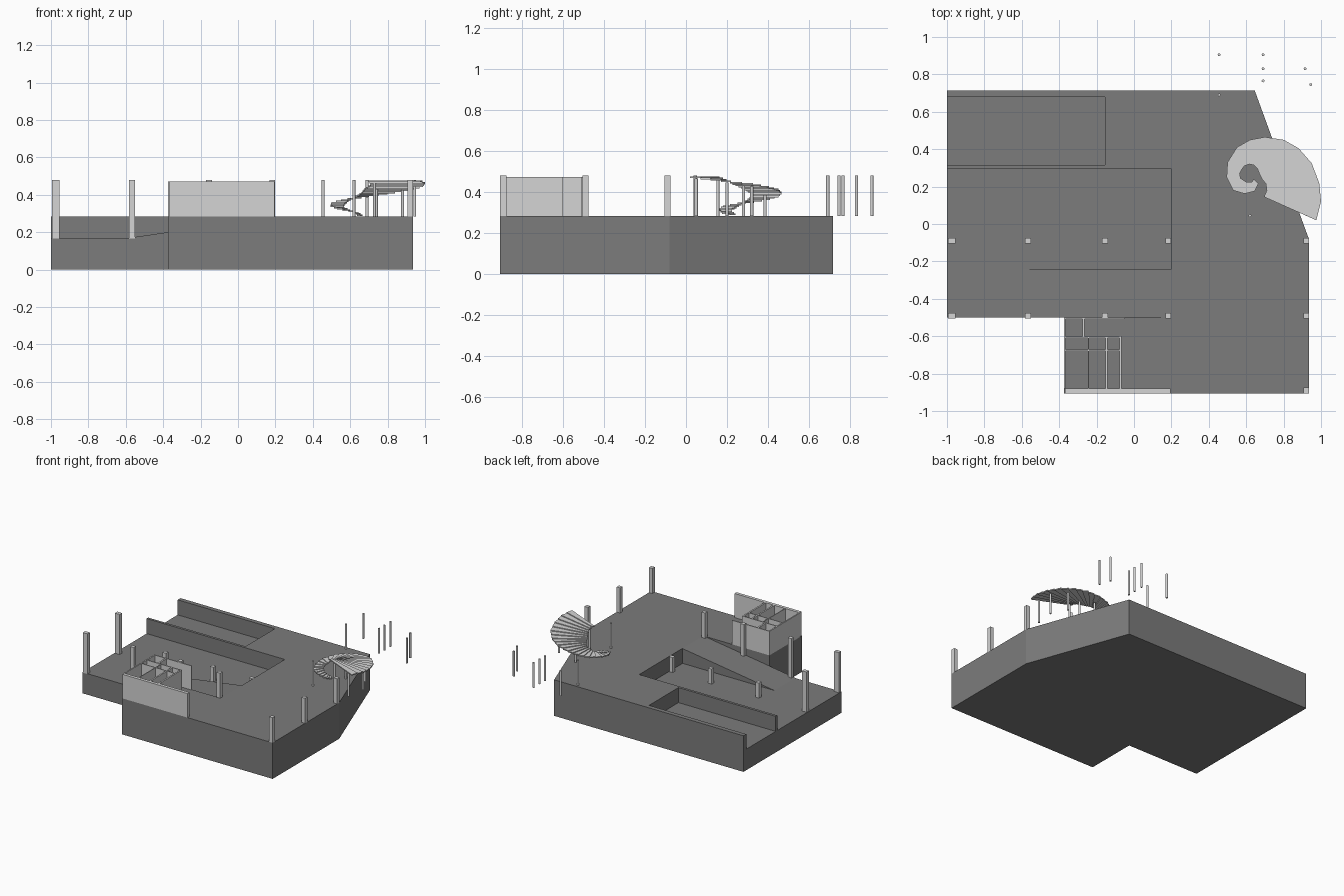
import bpy, bmesh, math
from mathutils import Vector

if "Cube" in bpy.data.objects:
    bpy.data.objects.remove(bpy.data.objects["Cube"])


def material(name, v):
    m = bpy.data.materials.new(name)
    m.diffuse_color = (v, v, v, 1)
    m.use_nodes = True
    m.node_tree.nodes["Principled BSDF"].inputs["Base Color"].default_value = m.diffuse_color
    return m


DARK = material("dark_concrete", 0.2)
LIGHT = material("light_plaster", 0.66)

GROUND, DECK, TOP = 0.0, 0.283, 0.48
PIT = 0.165


def finish(name, bm, mat):
    bmesh.ops.remove_doubles(bm, verts=bm.verts, dist=0.0001)
    bmesh.ops.recalc_face_normals(bm, faces=bm.faces)
    me = bpy.data.meshes.new(name)
    bm.to_mesh(me)
    bm.free()
    me.materials.append(mat)
    ob = bpy.data.objects.new(name, me)
    bpy.context.collection.objects.link(ob)
    return ob


def prism(bm, pts, z0, z1, bottom=True, top=True):
    lo = [bm.verts.new((x, y, z0)) for x, y in pts]
    hi = [bm.verts.new((x, y, z1)) for x, y in pts]
    n = len(pts)
    for i in range(n):
        j = (i + 1) % n
        bm.faces.new((lo[i], lo[j], hi[j], hi[i]))
    if bottom:
        bm.faces.new(lo[::-1])
    if top:
        bm.faces.new(hi)


def box(bm, x0, x1, y0, y1, z0, z1):
    prism(bm, [(x0, y0), (x1, y0), (x1, y1), (x0, y1)], z0, z1)


# lower body of the platform
bm = bmesh.new()
prism(bm, [(-1, 0.715), (-1, -0.5), (-0.375, -0.5), (-0.375, -0.905), (0.935, -0.905),
           (0.935, -0.08), (0.645, 0.715)], GROUND, PIT, top=False)
# sunken floors
for pts in ([(-1, 0.315), (-0.155, 0.315), (-0.155, 0.68), (-1, 0.68)],
            [(-1, -0.5), (0.2, -0.5), (0.2, 0.295), (-1, 0.295)]):
    bm.faces.new([bm.verts.new((x, y, PIT)) for x, y in pts])
finish("platform_base", bm, DARK)

# upper body with two pits open to the left
bm = bmesh.new()
prism(bm, [(-1, 0.715), (-1, 0.68), (-0.155, 0.68), (-0.155, 0.315), (-1, 0.315),
           (-1, 0.295), (0.2, 0.295), (0.2, -0.5), (-0.375, -0.5), (-0.375, -0.905),
           (0.935, -0.905), (0.935, -0.08), (0.645, 0.715)], PIT, DECK, bottom=False)
finish("platform_deck", bm, DARK)

# ramp from the deck into the large pit
bm = bmesh.new()
a, b = [[bm.verts.new(p) for p in ((-0.6, y, PIT + 0.002), (0.2, y, PIT + 0.002), (0.2, y, DECK))]
        for y in (-0.5, -0.24)]
bm.faces.new(a)
bm.faces.new(b[::-1])
for i in range(3):
    j = (i + 1) % 3
    bm.faces.new((a[i], b[i], b[j], a[j]))
finish("ramp", bm, DARK)

# square columns: x, y, half width, bottom, top
columns = []
for x, hw in ((-0.975, 0.02), (-0.567, 0.015), (-0.155, 0.015), (0.183, 0.015), (0.92, 0.015)):
    ramp_z = min(DECK, max(PIT, PIT + (x + 0.6) / 0.8 * (DECK - PIT)))
    columns.append((x, -0.49, hw, ramp_z - 0.005 if x > -0.5 else PIT, TOP))
    short = -0.9 < x < 0.5
    columns.append((x, -0.09, hw, DECK if x > 0.5 else PIT, DECK if short else TOP))
columns.append((0.92, -0.89, 0.015, DECK, TOP))
for x, y, hw, z0, z1 in columns:
    bm = bmesh.new()
    box(bm, x - hw, x + hw, y - 0.015, y + 0.015, z0, z1)
    finish("column", bm, LIGHT)

# small partitioned room block
WALLS = [(-0.37, 0.195, -0.905, -0.88), (-0.375, -0.365, -0.88, -0.5),
         (-0.365, -0.05, -0.508, -0.5), (-0.276, -0.264, -0.605, -0.508),
         (-0.153, -0.141, -0.88, -0.605), (-0.078, -0.066, -0.88, -0.6),
         (-0.247, -0.241, -0.88, -0.605), (-0.365, -0.066, -0.609, -0.601),
         (-0.365, -0.078, -0.678, -0.672)]
for x0, x1, y0, y1 in WALLS:
    bm = bmesh.new()
    box(bm, x0, x1, y0, y1, DECK, 0.472)
    finish("room_wall", bm, LIGHT)

# spiral stair, edges run from the bottom to the top
OUTER = [(.665, .215), (.645, .175), (.59, .162), (.53, .18), (.495, .25), (.50, .33), (.55, .41),
         (.62, .45), (.70, .465), (.80, .45), (.88, .405), (.95, .325), (.99, .22), (1.0, .12), (.975, .02)]
INNER = [(.64, .24), (.63, .225), (.60, .225), (.57, .245), (.565, .27), (.575, .29), (.59, .31),
         (.615, .32), (.64, .315), (.66, .295), (.67, .27), (.685, .24), (.705, .215), (.71, .18), (.695, .145)]
STEPS = 28


def along(pts, t):
    f = t * (len(pts) - 1)
    i = min(int(f), len(pts) - 2)
    return Vector(pts[i]).lerp(Vector(pts[i + 1]), f - i)


bm = bmesh.new()
for k in range(STEPS):
    t0, t1 = k / STEPS, (k + 1) / STEPS
    z = DECK + 0.008 + (k + 0.5) / STEPS * 0.188
    prism(bm, [along(INNER, t0), along(OUTER, t0), along(OUTER, t1), along(INNER, t1)], z - 0.008, z)
finish("spiral_stair", bm, LIGHT)

# thin round posts: x, y, top
POSTS = [(.455, .905, TOP), (.69, .905, TOP), (.69, .83, TOP), (.915, .83, TOP), (.69, .765, TOP),
         (.945, .745, TOP), (.455, .69, TOP), (.62, .045, TOP), (.73, .155, .46), (.74, .28, .435),
         (.69, .385, .385), (.88, .32, .425), (.945, .2, .445), (.925, .05, .465)]
for x, y, z in POSTS:
    bm = bmesh.new()
    prism(bm, [(x + .0075 * math.cos(i * math.pi / 6), y + .0075 * math.sin(i * math.pi / 6))
               for i in range(12)], DECK, z)
    finish("post", bm, LIGHT)
